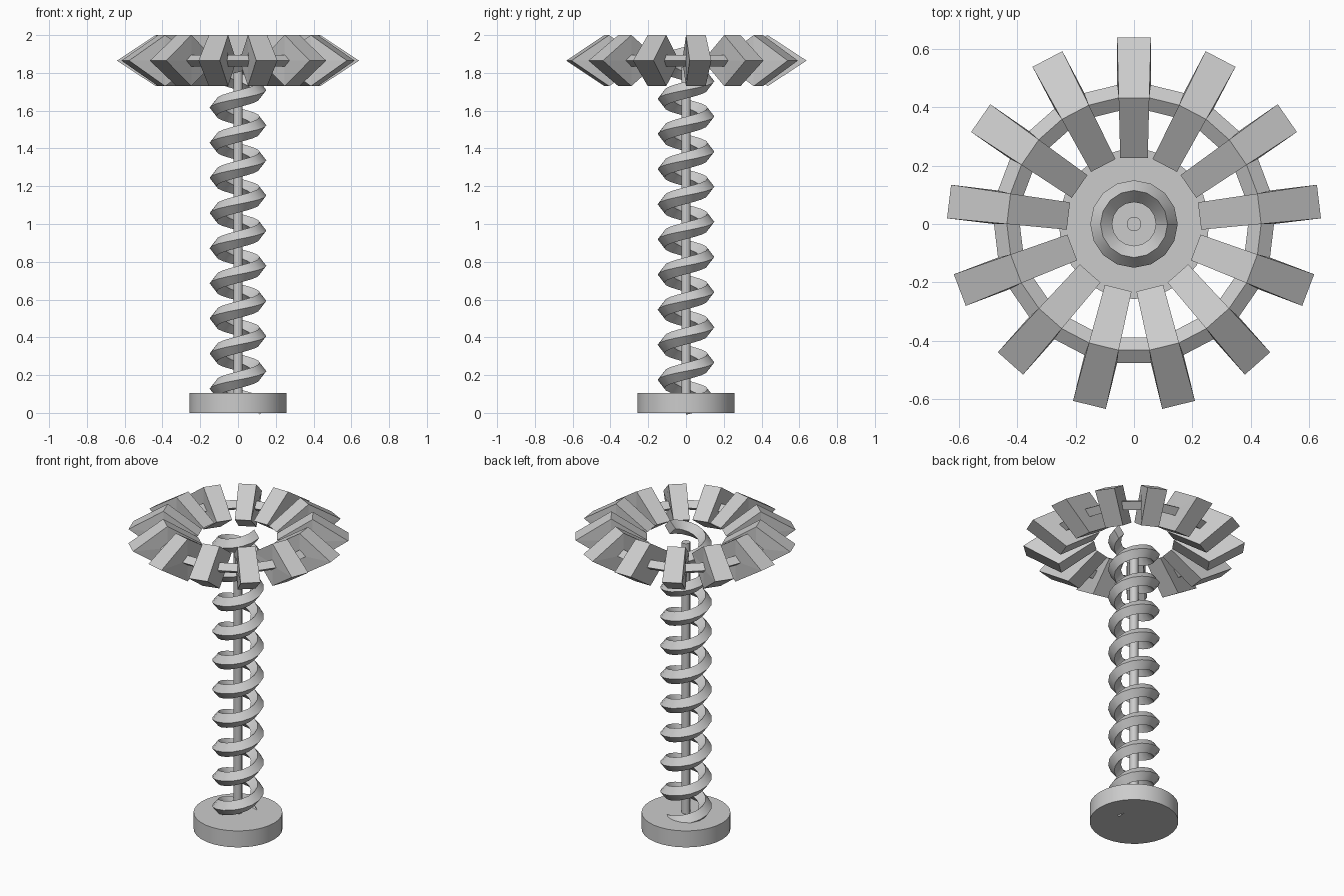
import bpy, bmesh
from math import cos, sin, pi, tau

cube = bpy.data.objects.get("Cube")
if cube:
    bpy.data.objects.remove(cube, do_unlink=True)

grey = bpy.data.materials.new("plain_grey")
grey.use_nodes = True
colour = (0.6, 0.6, 0.6, 1)
grey.diffuse_color = colour
grey.node_tree.nodes["Principled BSDF"].inputs["Base Color"].default_value = colour


def finish(bm, name, smooth=False):
    bmesh.ops.recalc_face_normals(bm, faces=bm.faces)
    mesh = bpy.data.meshes.new(name)
    bm.to_mesh(mesh)
    bm.free()
    obj = bpy.data.objects.new(name, mesh)
    bpy.context.collection.objects.link(obj)
    mesh.materials.append(grey)
    if smooth:
        bpy.ops.object.select_all(action='DESELECT')
        obj.select_set(True)
        bpy.context.view_layer.objects.active = obj
        bpy.ops.object.shade_smooth_by_angle(angle=pi / 6)
    return obj


def cylinder(name, radius, bottom, top, sides):
    bm = bmesh.new()
    bmesh.ops.create_cone(bm, cap_ends=True, segments=sides, radius1=radius,
                          radius2=radius, depth=top - bottom)
    bmesh.ops.translate(bm, verts=bm.verts, vec=(0, 0, (top + bottom) / 2))
    return finish(bm, name, True)


def bridge(bm, a, b):
    for i in range(len(a)):
        j = (i + 1) % len(a)
        bm.faces.new((a[i], a[j], b[j], b[i]))


# Round base and central rod
cylinder("base", 0.257, 0, 0.105, 32)
cylinder("rod", 0.025, 0.1, 1.83, 16)

# Spiral: a diamond section swept upwards around the rod
TURNS, STEPS, PITCH, START = 10, 16, 0.186, 0.035
section = [(0.15, 0), (0.115, 0.045), (0.075, 0), (0.115, -0.045)]
bm = bmesh.new()
loops = []
for s in range(TURNS * STEPS + 1):
    a = tau * s / STEPS
    rise = START + PITCH * s / STEPS
    loops.append([bm.verts.new((r * cos(a), r * sin(a), rise + z)) for r, z in section])
for a, b in zip(loops, loops[1:]):
    bridge(bm, a, b)
bm.faces.new(loops[0])
bm.faces.new(loops[-1])
finish(bm, "spiral", True)

# Crown: a thin diamond ring whose alternate segments swell into block fins
FINS, RADIUS, HEIGHT = 13, 0.4325, 1.865
half = pi / (2 * FINS)
corners = [(1, 0), (0, 1), (-1, 0), (0, -1)]
bm = bmesh.new()


def loop(angle, side, wide, tall):
    # Section at one side of a segment; its width follows the thin ring
    out = []
    for u, w in corners:
        r = RADIUS + wide * u
        t = side * (RADIUS + 0.044 * u) * sin(half) / cos(half)
        out.append(bm.verts.new((r * cos(angle) - t * sin(angle),
                                 r * sin(angle) + t * cos(angle), HEIGHT + tall * w)))
    return out


for i in range(FINS * 2):
    angle = pi / 2 + 2 * half * i
    thin = [loop(angle, s, 0.044, 0.031) for s in (-1, 1)]
    if i % 2:
        bridge(bm, *thin)
    else:
        fat = [loop(angle, s, 0.206, 0.135) for s in (-1, 1)]
        bridge(bm, *fat)
        for a, b in zip(thin, fat):
            bridge(bm, a, b)
bmesh.ops.remove_doubles(bm, verts=bm.verts, dist=0.0005)
finish(bm, "crown")
